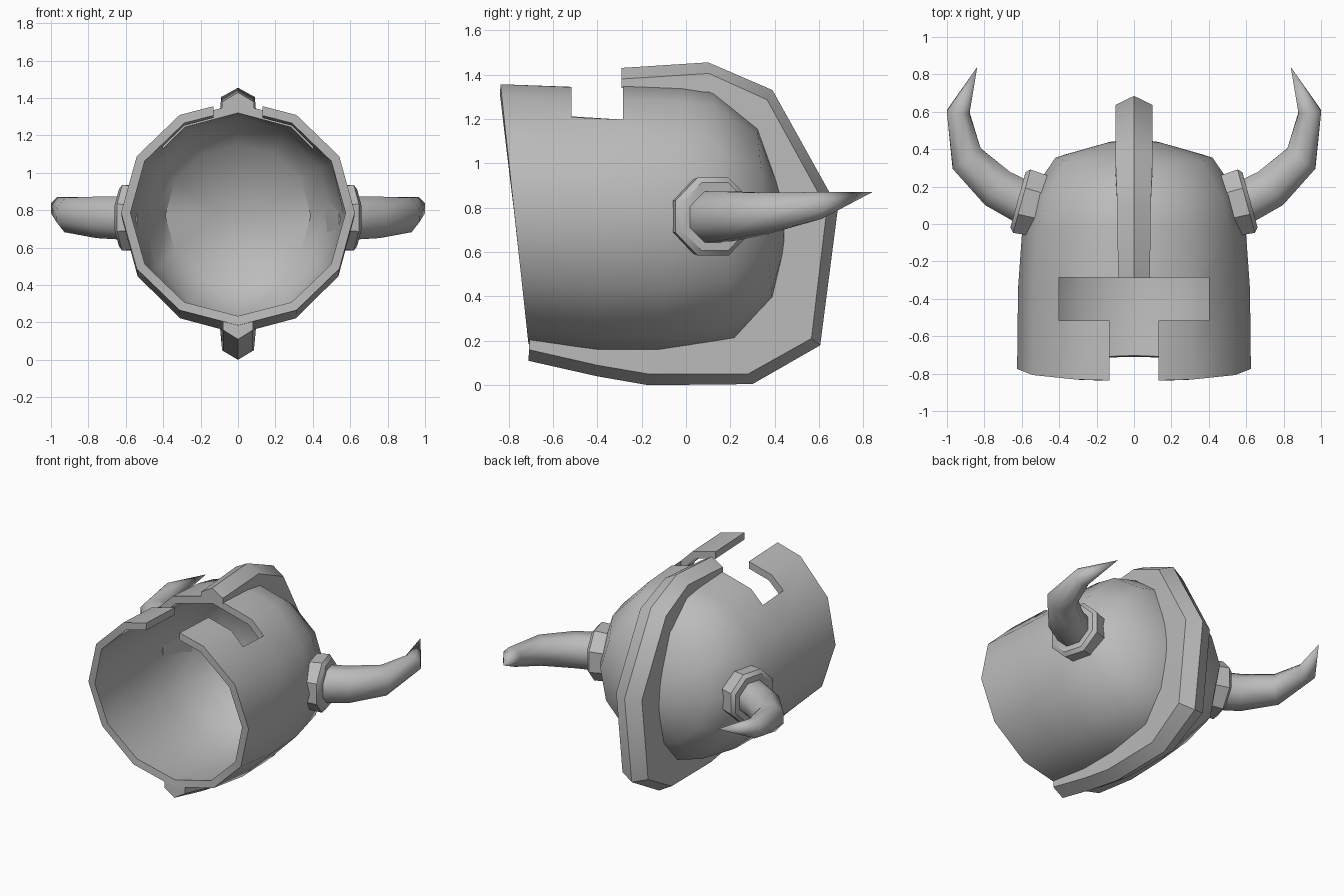
import bpy, math
from mathutils import Vector

old = bpy.data.objects.get("Cube")
if old:
    bpy.data.objects.remove(old)

GREY = (0.5, 0.5, 0.5, 1)
metal = bpy.data.materials.new("plain grey")
metal.use_nodes = True
metal.diffuse_color = GREY
metal.node_tree.nodes["Principled BSDF"].inputs["Base Color"].default_value = GREY


def make(name, verts, faces):
    mesh = bpy.data.meshes.new(name)
    mesh.from_pydata([tuple(v) for v in verts], [], faces)
    mesh.materials.append(metal)
    obj = bpy.data.objects.new(name, mesh)
    bpy.context.collection.objects.link(obj)
    bpy.ops.object.select_all(action='DESELECT')
    obj.select_set(True)
    bpy.context.view_layer.objects.active = obj
    # make the normals point outwards
    bpy.ops.object.mode_set(mode='EDIT')
    bpy.ops.mesh.select_all(action='SELECT')
    bpy.ops.mesh.normals_make_consistent(inside=False)
    bpy.ops.object.mode_set(mode='OBJECT')
    return obj


def loft(name, rings, cap_start=True, tip=None):
    """Skin equal rings; end in a point if tip is given, else in a flat cap."""
    n = len(rings[0])
    verts = [v for ring in rings for v in ring]
    faces = []
    for r in range(len(rings) - 1):
        for i in range(n):
            j = (i + 1) % n
            faces.append((r * n + i, r * n + j, (r + 1) * n + j, (r + 1) * n + i))
    if cap_start:
        faces.append(tuple(range(n)))
    last = (len(rings) - 1) * n
    if tip:
        verts.append(tip)
        faces += [(last + i, last + (i + 1) % n, len(verts) - 1) for i in range(n)]
    else:
        faces.append(tuple(range(last, last + n)))
    return make(name, verts, faces)


def smooth(obj, angle):
    bpy.ops.object.select_all(action='DESELECT')
    obj.select_set(True)
    bpy.context.view_layer.objects.active = obj
    bpy.ops.object.shade_smooth_by_angle(angle=math.radians(angle))


# Helmet shell: tilted rings given by top (y, z), bottom (y, z) and half width
def shell_ring(yt, zt, yb, zb, half_width, sides=12):
    ring = []
    for i in range(sides):
        a = math.tau * i / sides
        t = (1 + math.cos(a)) / 2
        ring.append((half_width * math.sin(a), yb + (yt - yb) * t, zb + (zt - zb) * t))
    return ring


shell = loft("helmet_shell", [shell_ring(*r) for r in (
    (-0.84, 1.39, -0.71, 0.185, 0.625),
    (-0.29, 1.37, -0.40, 0.14, 0.62),
    (-0.01, 1.36, -0.12, 0.14, 0.60),
    (0.12, 1.34, 0.22, 0.19, 0.545),
    (0.32, 1.18, 0.39, 0.37, 0.42),
    (0.42, 0.90, 0.445, 0.60, 0.15))], cap_start=False, tip=(0, 0.455, 0.74))

# T-shaped cutter for the eye opening and nose gap
half = [(0.13, -1.0), (0.13, -0.515), (0.4, -0.515), (0.4, -0.285)]
outline = half + [(-x, y) for x, y in reversed(half)]
cutter = loft("face_opening_cutter", [[(x, y, z) for x, y in outline] for z in (0.9, 1.7)])
cutter.hide_render = True

bpy.context.view_layer.objects.active = shell
wall = shell.modifiers.new("wall", 'SOLIDIFY')
wall.thickness = 0.05
wall.offset = -1
cut = shell.modifiers.new("face_opening", 'BOOLEAN')
cut.operation = 'DIFFERENCE'
cut.object = cutter
cut.solver = 'EXACT'
for m in ("wall", "face_opening"):
    bpy.ops.object.modifier_apply(modifier=m)
bpy.data.objects.remove(cutter)
smooth(shell, 40)

# Crest: ridged band over the top, round the back and under the helmet
ridge = [(-0.29, 1.43), (0.1, 1.455), (0.39, 1.33), (0.685, 0.8), (0.605, 0.18),
         (0.3, 0.005), (-0.17, 0), (-0.4, 0.04), (-0.71, 0.11)]
base = [(-0.29, 1.34), (0.11, 1.32), (0.3, 1.17), (0.42, 0.78), (0.36, 0.37),
        (0.21, 0.22), (-0.15, 0.17), (-0.4, 0.17), (-0.705, 0.21)]
width = [0.085, 0.09, 0.1, 0.1, 0.1, 0.085, 0.08, 0.08, 0.08]
rings = []
for r, b, w in zip(ridge, base, width):
    r, b = Vector((0, *r)), Vector((0, *b))
    shoulder = r + (b - r).normalized() * 0.05
    side = Vector((w, 0, 0))
    rings.append([b - side, shoulder - side, r, shoulder + side, b + side])
smooth(loft("crest", rings), 45)


# Horns and their sockets, one pair per side
def circle(centre, axis, radius, sides=8):
    axis = Vector(axis).normalized()
    across = axis.cross(Vector((0, 0, 1))).normalized()
    up = across.cross(axis)
    angles = [math.tau * (i + 0.5) / sides for i in range(sides)]
    return [Vector(centre) + radius * (math.cos(a) * across + math.sin(a) * up) for a in angles]


def mirrored(rings, s):
    return [[(v.x * s, v.y, v.z) for v in ring] for ring in rings]


socket_axis = (0.965, 0.265, 0)
socket = [circle(c, socket_axis, r) for c, r in (
    ((0.495, 0.095, 0.76), 0.18), ((0.6, 0.122, 0.76), 0.19), ((0.62, 0.13, 0.76), 0.165))]
horn = [circle(c, d, r) for c, d, r in (
    ((0.58, 0.11, 0.757), (0.9, 0.4, 0), 0.125),
    ((0.73, 0.19, 0.762), (0.8, 0.6, 0), 0.12),
    ((0.895, 0.35, 0.775), (0.6, 0.8, 0.05), 0.1),
    ((0.94, 0.6, 0.81), (-0.1, 1, 0.15), 0.066))]
for name, s in (("left", 1), ("right", -1)):
    smooth(loft(name + "_horn_socket", mirrored(socket, s)), 40)
    smooth(loft(name + "_horn", mirrored(horn, s), tip=(0.838 * s, 0.84, 0.87)), 50)
